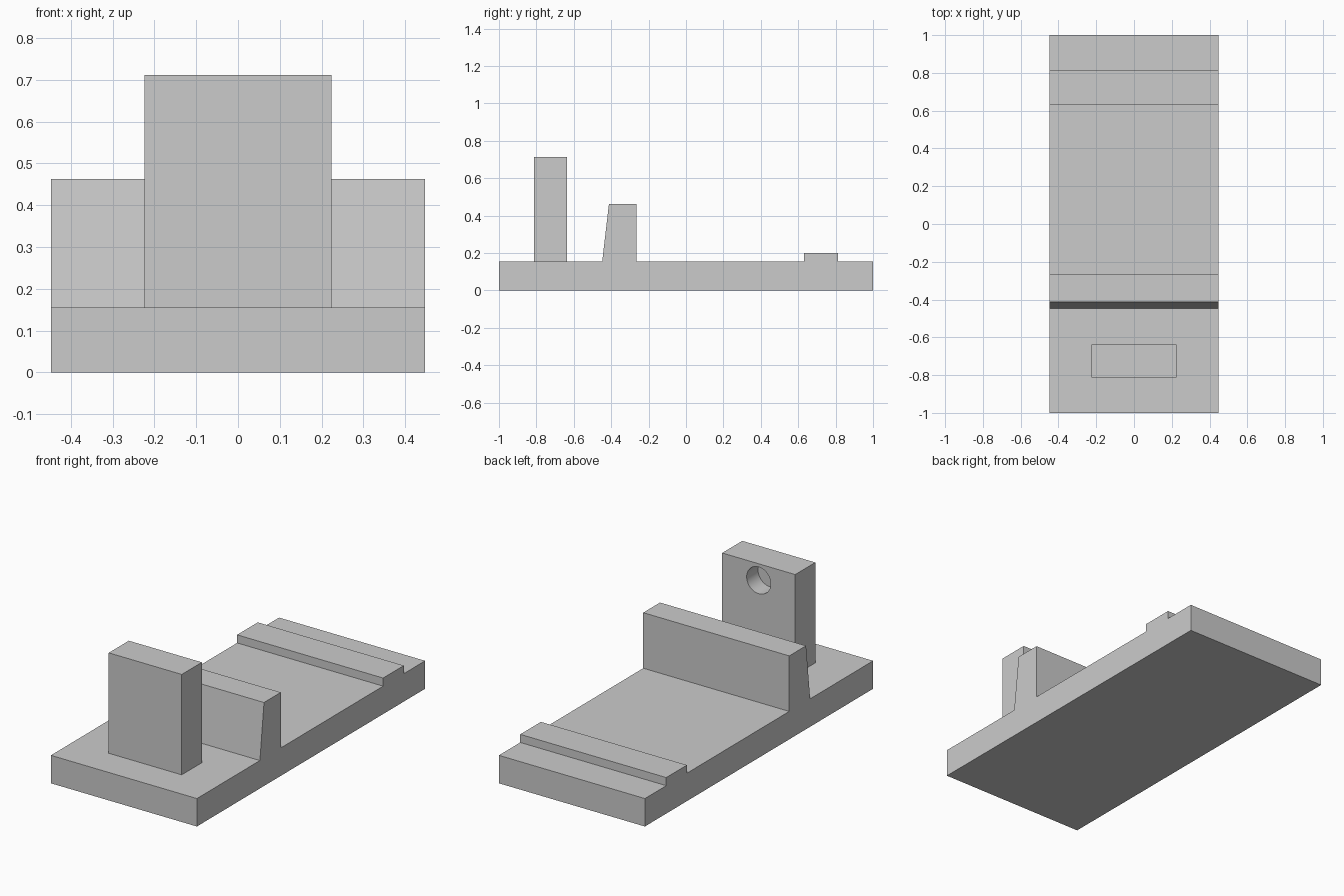
import bpy
import bmesh
from mathutils import Matrix, Vector

old = bpy.data.objects.get("Cube")
if old:
    bpy.data.objects.remove(old, do_unlink=True)

grey = bpy.data.materials.new("plain grey")
grey.use_nodes = True
colour = (0.6, 0.6, 0.6, 1)
grey.diffuse_color = colour
grey.node_tree.nodes["Principled BSDF"].inputs["Base Color"].default_value = colour


def add_object(name, bm):
    bmesh.ops.recalc_face_normals(bm, faces=bm.faces)
    mesh = bpy.data.meshes.new(name)
    bm.to_mesh(mesh)
    bm.free()
    mesh.materials.append(grey)
    obj = bpy.data.objects.new(name, mesh)
    bpy.context.collection.objects.link(obj)
    return obj


def extrude_profile(name, points, half_width):
    """Extrude a (y, z) side profile across x."""
    bm = bmesh.new()
    face = bm.faces.new([bm.verts.new((-half_width, y, z)) for y, z in points])
    new = bmesh.ops.extrude_face_region(bm, geom=[face])["geom"]
    verts = [v for v in new if isinstance(v, bmesh.types.BMVert)]
    bmesh.ops.translate(bm, verts=verts, vec=Vector((2 * half_width, 0, 0)))
    return add_object(name, bm)


# Base plate with the sloped cross wall and the low rear ridge
deck = 0.155
extrude_profile("base_with_wall_and_ridge", [
    (-1, 0), (1, 0), (1, deck),
    (0.813, deck), (0.813, 0.2), (0.632, 0.2), (0.632, deck),
    (-0.265, deck), (-0.265, 0.463), (-0.412, 0.463), (-0.448, deck),
    (-1, deck)], 0.448)

# Upright front post
back = -0.637
post = extrude_profile("front_post", [
    (-0.813, deck), (back, deck), (back, 0.712), (-0.813, 0.712)], 0.224)

# Blind round hole in the back of the post
depth = 0.1
bm = bmesh.new()
bmesh.ops.create_cone(bm, cap_ends=True, segments=48, radius1=0.074,
                      radius2=0.074, depth=2 * depth,
                      matrix=Matrix.Translation((0, back, 0.62))
                      @ Matrix.Rotation(1.5707963, 4, "X"))
cutter = add_object("hole_cutter", bm)
cutter.hide_render = True
cutter.hide_viewport = True

cut = post.modifiers.new("hole", "BOOLEAN")
cut.operation = "DIFFERENCE"
cut.solver = "EXACT"
cut.object = cutter

# Bake the cut, drop the cutter, and smooth only the round bore
bpy.context.view_layer.update()
bpy.ops.object.select_all(action="DESELECT")
post.select_set(True)
bpy.context.view_layer.objects.active = post
bpy.ops.object.modifier_apply(modifier=cut.name)
bpy.data.objects.remove(cutter, do_unlink=True)
bpy.ops.object.shade_smooth_by_angle()
